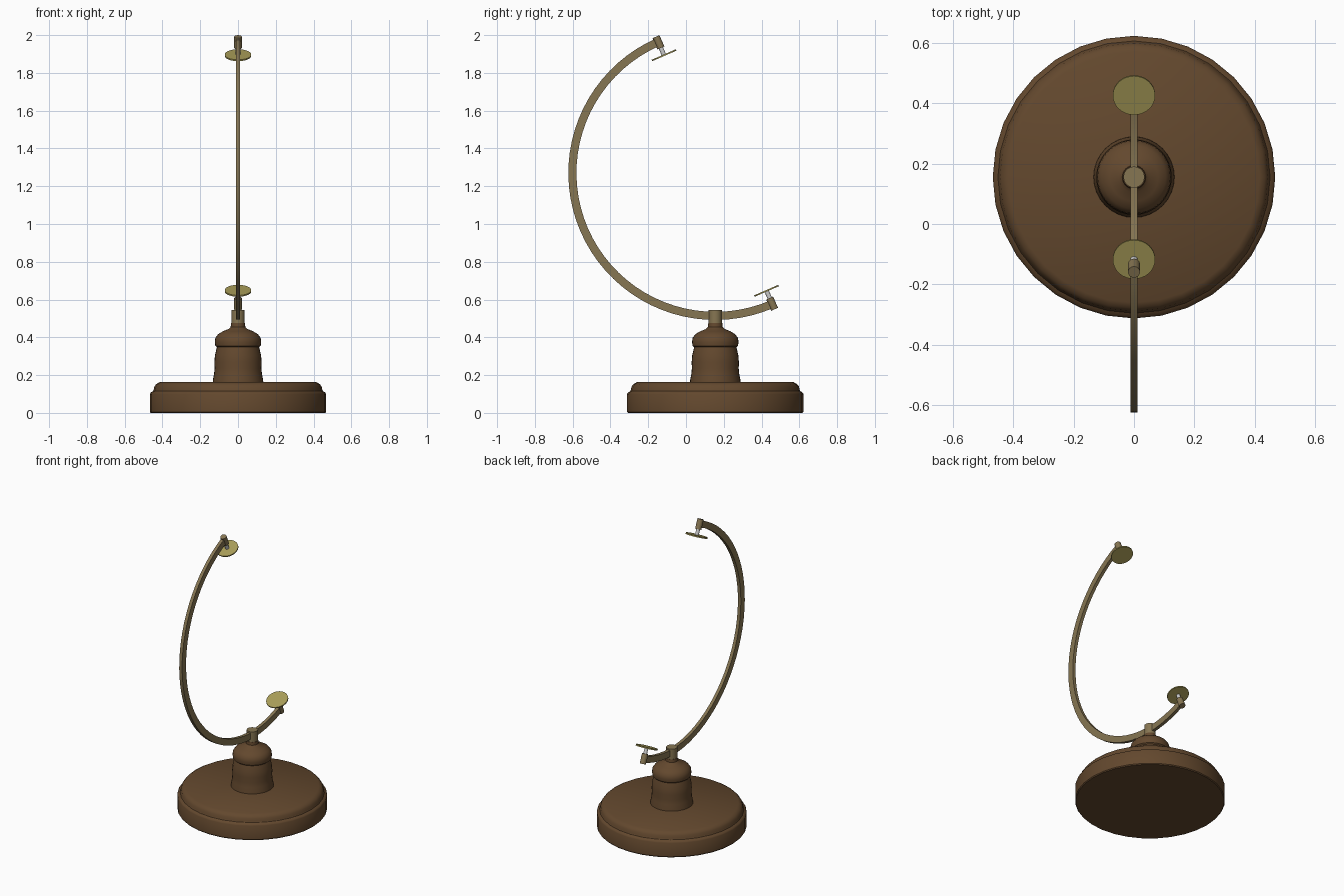
import bpy, bmesh, math
from mathutils import Vector, Matrix

if "Cube" in bpy.data.objects:
    bpy.data.objects.remove(bpy.data.objects["Cube"])

AXIS_Y = 0.155                        # vertical axis of the base
CENTRE = Vector((0, AXIS_Y, 1.27))    # centre of the globe arm
TILT = math.radians(23.5)
POLE = Vector((0, -math.sin(TILT), math.cos(TILT)))


def material(name, rgb):
    m = bpy.data.materials.new(name)
    m.diffuse_color = (*rgb, 1)
    m.use_nodes = True
    m.node_tree.nodes["Principled BSDF"].inputs["Base Color"].default_value = m.diffuse_color
    return m


WOOD = material("dark_wood", (0.125, 0.065, 0.027))
BRASS = material("aged_brass", (0.24, 0.18, 0.085))
GOLD = material("gold", (0.40, 0.34, 0.10))


def finish(name, bm, mat=None):
    bmesh.ops.recalc_face_normals(bm, faces=bm.faces)
    me = bpy.data.meshes.new(name)
    bm.to_mesh(me)
    bm.free()
    if mat:
        me.materials.append(mat)
    ob = bpy.data.objects.new(name, me)
    bpy.context.collection.objects.link(ob)
    bpy.ops.object.select_all(action='DESELECT')
    ob.select_set(True)
    bpy.context.view_layer.objects.active = ob
    bpy.ops.object.shade_smooth_by_angle(angle=math.radians(35))
    return ob


def lathe(name, profile, mat, steps=32):
    bm = bmesh.new()
    vs = [bm.verts.new((r, AXIS_Y, z)) for r, z in profile]
    es = [bm.edges.new(p) for p in zip(vs, vs[1:])]
    bmesh.ops.spin(bm, geom=vs + es, cent=(0, AXIS_Y, 0), axis=(0, 0, 1),
                   angle=math.tau, steps=steps)
    bmesh.ops.remove_doubles(bm, verts=bm.verts, dist=1e-5)
    return finish(name, bm, mat)


def rod(name, a, b, radius, mat=None, sides=20):
    bm = bmesh.new()
    d = b - a
    rot = d.to_track_quat('Z', 'Y').to_matrix().to_4x4()
    bmesh.ops.create_cone(bm, cap_ends=True, segments=sides, radius1=radius,
                          radius2=radius, depth=d.length,
                          matrix=Matrix.Translation((a + b) / 2) @ rot)
    return finish(name, bm, mat)


# Turned wooden plinth
lathe("base_plinth", [(0, 0), (0.462, 0), (0.467, 0.006), (0.467, 0.100),
                      (0.462, 0.108), (0.450, 0.115), (0.446, 0.125),
                      (0.443, 0.140), (0.433, 0.152), (0.415, 0.163),
                      (0, 0.165)], WOOD)

# Turned wooden stem
lathe("stem", [(0, 0.160), (0.134, 0.160), (0.133, 0.175), (0.127, 0.205),
               (0.124, 0.235), (0.125, 0.270), (0.122, 0.305),
               (0.115, 0.335), (0.112, 0.348), (0.120, 0.355),
               (0.123, 0.375), (0.120, 0.397), (0.105, 0.417),
               (0.080, 0.432), (0.050, 0.444), (0.039, 0.455),
               (0.037, 0.475), (0, 0.475)], WOOD)

# Brass collar gripping the arm
rod("collar", Vector((0, AXIS_Y, 0.47)), Vector((0, AXIS_Y, 0.545)), 0.035, BRASS)

# Half-circle flat bar, swept from the upper pole to the lower pole
bm = bmesh.new()
section = [bm.verts.new(CENTRE + POLE * r + Vector((x, 0, 0)))
           for x, r in ((-0.011, 0.735), (0.011, 0.735), (0.011, 0.778), (-0.011, 0.778))]
face = bm.faces.new(section)
end_cap = bm.faces.new([bm.verts.new(v.co) for v in section])
bmesh.ops.spin(bm, geom=[face], cent=CENTRE, axis=(1, 0, 0),
               angle=math.pi, steps=40)
bmesh.ops.remove_doubles(bm, verts=bm.verts, dist=1e-5)
finish("arm", bm, BRASS)

# Pivot fittings at both poles
for side, s in (("upper", 1), ("lower", -1)):
    def at(r):
        return CENTRE + POLE * (s * r)
    rod(side + "_pivot_block", at(0.722), at(0.787), 0.020, BRASS, 16)
    rod(side + "_pin", at(0.682), at(0.730), 0.012, None, 16)
    rod(side + "_disc", at(0.676), at(0.684), 0.070, GOLD, 32)
